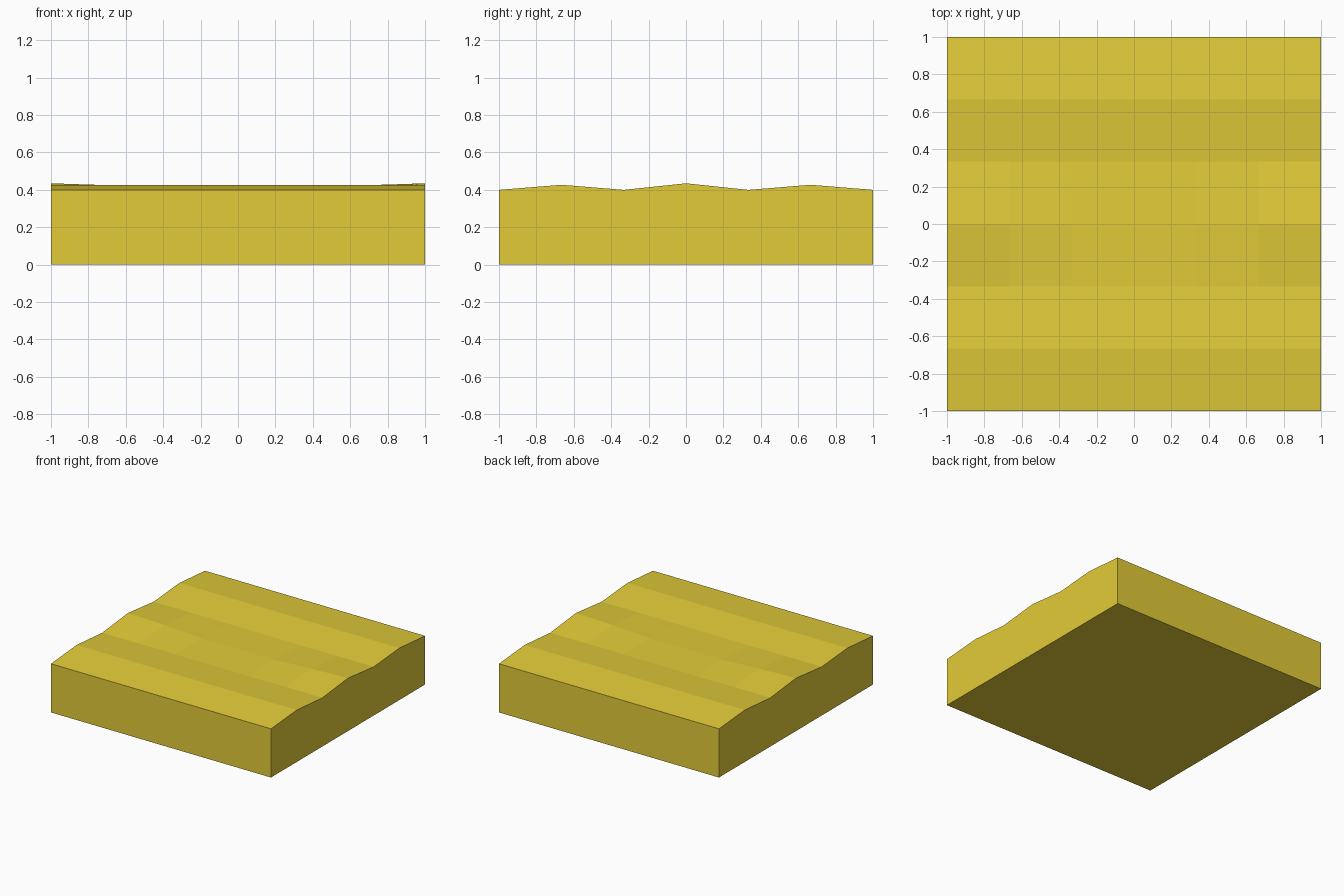
import bpy, bmesh

if "Cube" in bpy.data.objects:
    bpy.data.objects.remove(bpy.data.objects["Cube"])

# Ridge heights across y, and the middle ridge fading towards x = 0
ROWS = [0.40, 0.427, 0.40, None, 0.40, 0.427, 0.40]
MIDDLE = [0.435, 0.424, 0.408, 0.406, 0.408, 0.424, 0.435]
N = 6

bm = bmesh.new()

# Rippled top surface
top = [[bm.verts.new((-1 + 2 * i / N, -1 + 2 * j / N,
                      MIDDLE[i] if ROWS[j] is None else ROWS[j]))
        for i in range(N + 1)] for j in range(N + 1)]
for j in range(N):
    for i in range(N):
        bm.faces.new((top[j][i], top[j][i + 1], top[j + 1][i + 1], top[j + 1][i]))

# Straight side walls and flat base
rim = ([top[0][i] for i in range(N)] + [top[j][N] for j in range(N)]
       + [top[N][i] for i in range(N, 0, -1)] + [top[j][0] for j in range(N, 0, -1)])
base = [bm.verts.new((v.co.x, v.co.y, 0)) for v in rim]
for k in range(len(rim)):
    n = (k + 1) % len(rim)
    bm.faces.new((rim[k], base[k], base[n], rim[n]))
bm.faces.new(base[::-1])
bmesh.ops.recalc_face_normals(bm, faces=bm.faces)

mesh = bpy.data.meshes.new("sand_tile")
bm.to_mesh(mesh)
bm.free()
tile = bpy.data.objects.new("sand_tile", mesh)
bpy.context.collection.objects.link(tile)

# Yellow sand colour
sand = bpy.data.materials.new("sand")
sand.diffuse_color = (0.76, 0.60, 0.04, 1)
sand.use_nodes = True
sand.node_tree.nodes["Principled BSDF"].inputs["Base Color"].default_value = sand.diffuse_color
mesh.materials.append(sand)
